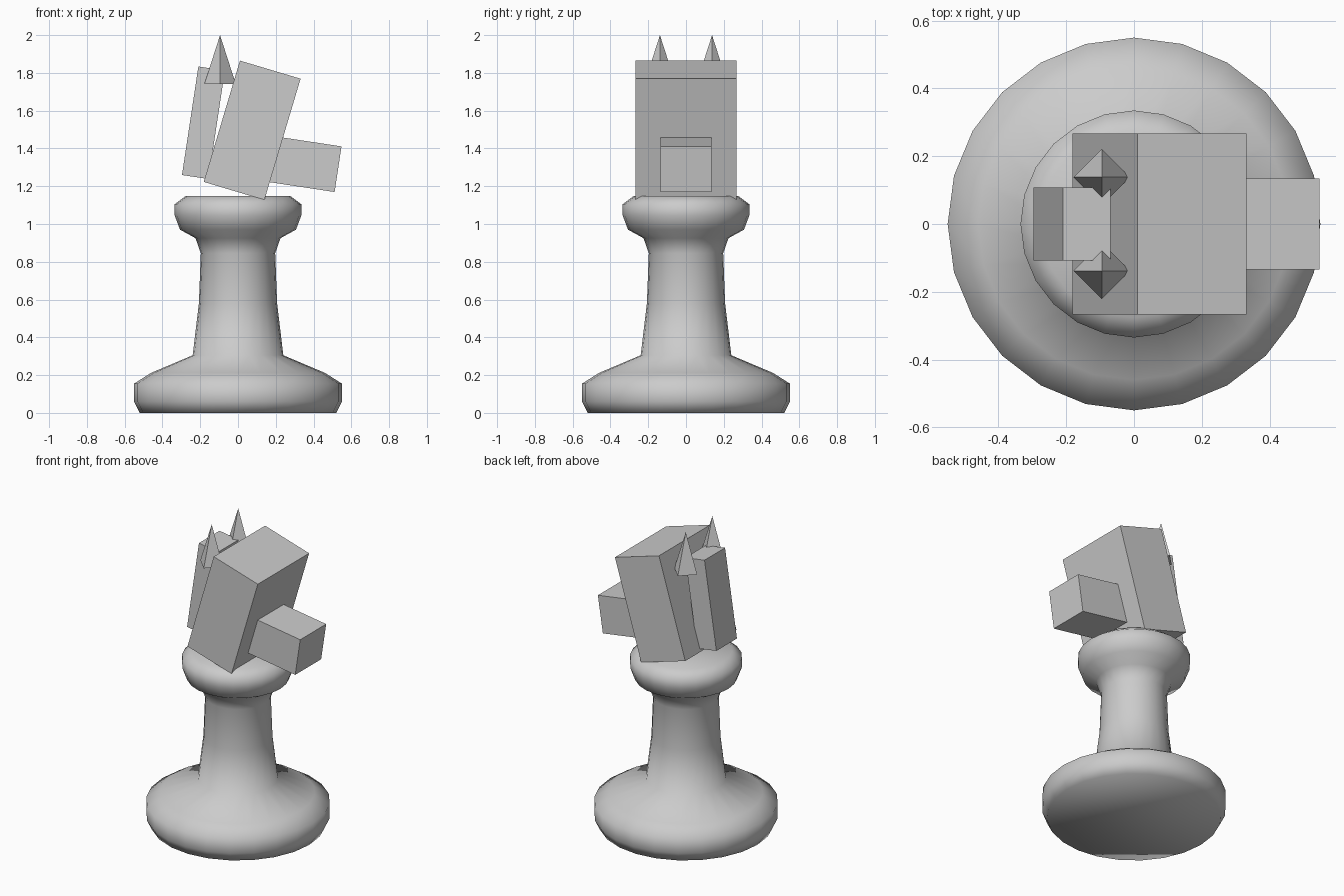
import bpy, bmesh
from math import cos, sin, tau

if "Cube" in bpy.data.objects:
    bpy.data.objects.remove(bpy.data.objects["Cube"])


def make_object(name, bm, smooth=False):
    bmesh.ops.recalc_face_normals(bm, faces=bm.faces)
    for f in bm.faces:
        f.smooth = smooth
    mesh = bpy.data.meshes.new(name)
    bm.to_mesh(mesh)
    bm.free()
    obj = bpy.data.objects.new(name, mesh)
    bpy.context.collection.objects.link(obj)
    return obj


def lathe(name, profile, sides):
    bm = bmesh.new()
    rings = [[bm.verts.new((r * cos(tau * i / sides), r * sin(tau * i / sides), z))
              for i in range(sides)] for r, z in profile]
    for a, b in zip(rings, rings[1:]):
        for i in range(sides):
            j = (i + 1) % sides
            bm.faces.new((a[i], a[j], b[j], b[i]))
    bm.faces.new(rings[0])
    bm.faces.new(rings[-1])
    return make_object(name, bm, smooth=True)


def tilted_box(name, centre, size, tilt):
    bm = bmesh.new()
    bmesh.ops.create_cube(bm, size=1)
    bmesh.ops.scale(bm, vec=size, verts=bm.verts)
    obj = make_object(name, bm)
    obj.location = centre
    obj.rotation_euler.y = tilt
    return obj


# Turned pedestal: wide foot, slim stem, rounded collar
lathe("pedestal", [
    (0.52, 0.0), (0.55, 0.06), (0.55, 0.155), (0.46, 0.212), (0.24, 0.305),
    (0.207, 0.58), (0.197, 0.845), (0.225, 0.925), (0.307, 0.97),
    (0.335, 1.045), (0.335, 1.105), (0.277, 1.148)], 24)

# Blocky horse head
tilted_box("head", (0.075, 0, 1.496), (0.335, 0.534, 0.67), 0.29)
tilted_box("muzzle", (0.332, 0, 1.32), (0.40, 0.27, 0.244), 0.15)
tilted_box("mane", (-0.183, 0, 1.536), (0.142, 0.214, 0.581), 0.15)

# Four-sided pointed ears
for side, y in (("left", 0.138), ("right", -0.138)):
    bm = bmesh.new()
    bmesh.ops.create_cone(bm, cap_ends=True, segments=4, radius1=0.083,
                          radius2=0, depth=0.258)
    bmesh.ops.remove_doubles(bm, verts=bm.verts, dist=1e-5)
    ear = make_object("ear_" + side, bm)
    ear.location = (-0.095, y, 1.871)
